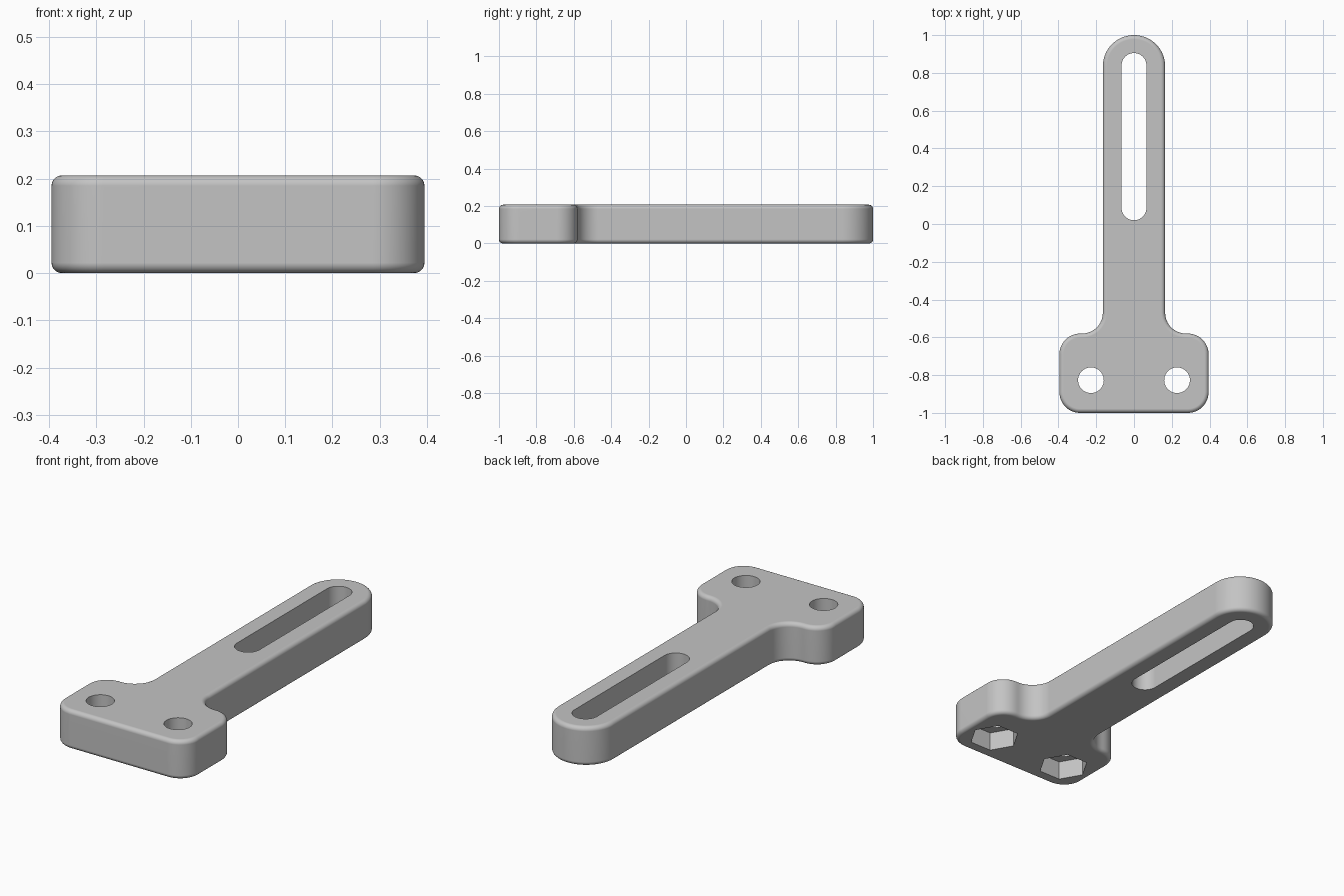
import bpy, bmesh
from math import pi, cos, sin

if "Cube" in bpy.data.objects:
    bpy.data.objects.remove(bpy.data.objects["Cube"], do_unlink=True)

HEIGHT, EDGE = 0.207, 0.022
ARM, PLATE, SHOULDER = 0.165, 0.395, -0.58
CORNER, FILLET = 0.11, 0.11
HOLE_X, HOLE_Y = 0.228, -0.827

grey = bpy.data.materials.new("plain_grey")
grey.use_nodes = True
grey.diffuse_color = (0.55, 0.55, 0.55, 1)
grey.node_tree.nodes["Principled BSDF"].inputs["Base Color"].default_value = (0.55, 0.55, 0.55, 1)


def arc(cx, cy, r, start, end, steps):
    angles = [start + (end - start) * i / steps for i in range(steps + 1)]
    return [(cx + r * cos(a), cy + r * sin(a)) for a in angles]


def prism(name, outline, z0, z1, edge=0):
    """Extrude a closed outline, optionally rounding the top and bottom rims."""
    bm = bmesh.new()
    base = bm.faces.new([bm.verts.new((x, y, z0)) for x, y in outline])
    top = bmesh.ops.extrude_face_region(bm, geom=[base])["geom"]
    for v in top:
        if isinstance(v, bmesh.types.BMVert):
            v.co.z = z1
    bmesh.ops.recalc_face_normals(bm, faces=bm.faces[:])
    if edge:
        rims = [e for e in bm.edges if abs(e.verts[0].co.z - e.verts[1].co.z) < 1e-5]
        bmesh.ops.bevel(bm, geom=rims, offset=edge, segments=5, profile=0.5,
                        affect='EDGES', clamp_overlap=False)
    mesh = bpy.data.meshes.new(name)
    bm.to_mesh(mesh)
    bm.free()
    mesh.materials.append(grey)
    obj = bpy.data.objects.new(name, mesh)
    bpy.context.collection.objects.link(obj)
    return obj


# T-shaped bracket: right half of the outline, then mirrored
half = arc(PLATE - CORNER, -1 + CORNER, CORNER, -pi / 2, 0, 12)
half += arc(PLATE - CORNER, SHOULDER - CORNER, CORNER, 0, pi / 2, 12)
half += arc(ARM + FILLET, SHOULDER + FILLET, FILLET, 1.5 * pi, pi, 12)[(1 if PLATE - CORNER <= ARM + FILLET else 0):]
half += arc(0, 1 - ARM, ARM, 0, pi / 2, 16)
outline = half + [(-x, y) for x, y in reversed(half[:-1])]
bracket = prism("slotted_bracket", outline, 0, HEIGHT, EDGE)

# Long slot through the arm
SLOT = 0.066
slot = arc(0, 0.905 - SLOT, SLOT, 0, pi, 24) + arc(0, 0.02 + SLOT, SLOT, pi, 2 * pi, 24)
cutters = [prism("slot_cutter", slot, -0.1, 0.3)]

# Bolt holes with hexagonal nut pockets underneath
for side, x in (("left", HOLE_X), ("right", -HOLE_X)):
    hole = arc(x, HOLE_Y, 0.068, 0, 2 * pi, 40)[:-1]
    pocket = arc(x, HOLE_Y, 0.125, 0, 2 * pi, 6)[:-1]
    cutters.append(prism(side + "_hole_cutter", hole, -0.1, 0.3))
    cutters.append(prism(side + "_pocket_cutter", pocket, -0.1, 0.1))

bpy.ops.object.select_all(action='DESELECT')
bpy.context.view_layer.objects.active = bracket
bracket.select_set(True)
for cutter in cutters:
    cutter.hide_render = True
    cut = bracket.modifiers.new(cutter.name, 'BOOLEAN')
    cut.operation = 'DIFFERENCE'
    cut.solver = 'EXACT'
    cut.object = cutter
    bpy.ops.object.modifier_apply(modifier=cut.name)
    bpy.data.objects.remove(cutter, do_unlink=True)

# Smooth rims and curves, crisp hole edges
bpy.ops.object.shade_smooth_by_angle(angle=pi / 6)
weighted = bracket.modifiers.new("flat_face_normals", 'WEIGHTED_NORMAL')
weighted.keep_sharp = True
